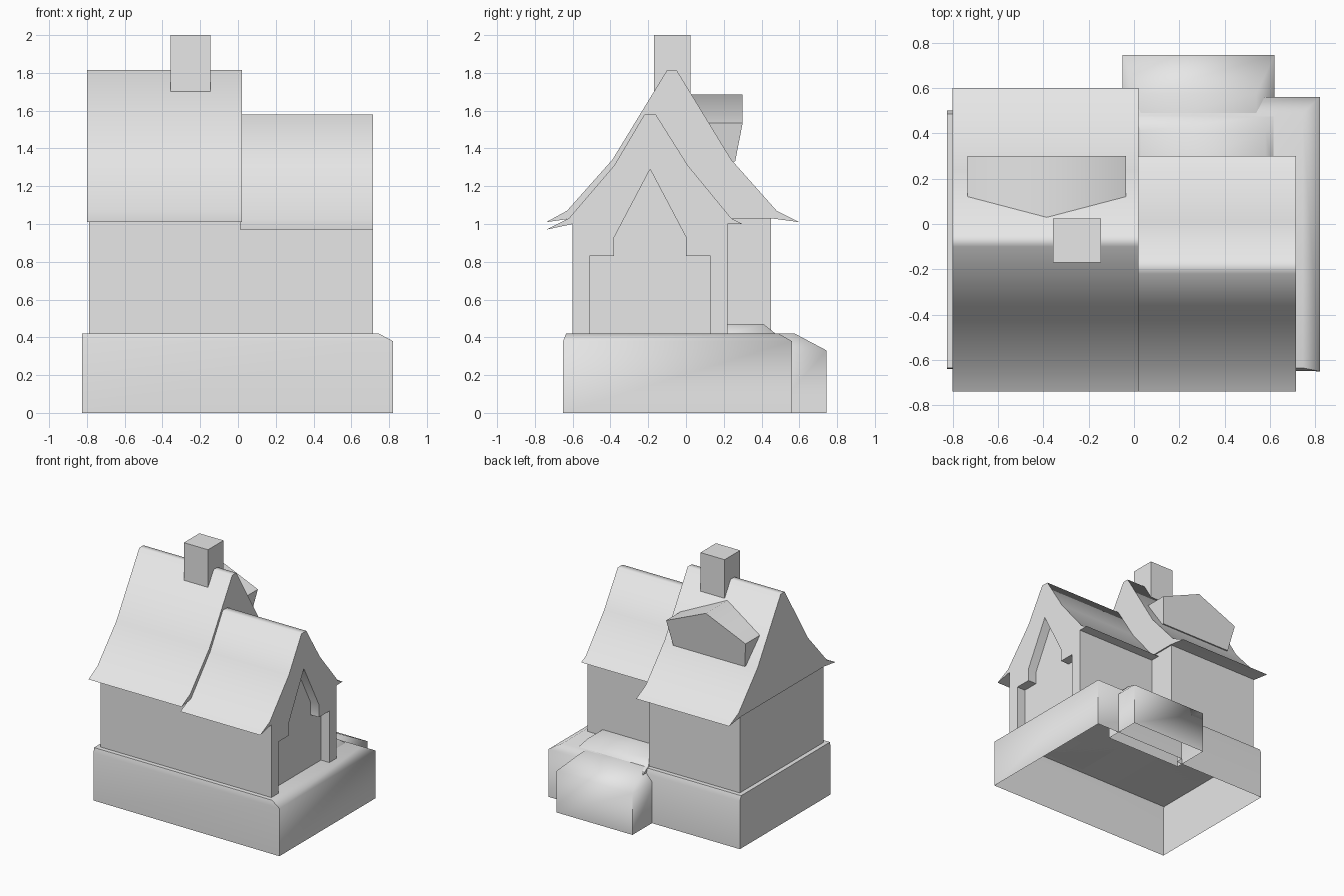
import bpy, bmesh, math

if "Cube" in bpy.data.objects:
    bpy.data.objects.remove(bpy.data.objects["Cube"])

stone = bpy.data.materials.new("plain grey")
stone.diffuse_color = (0.8, 0.8, 0.8, 1)
stone.use_nodes = True
stone.node_tree.nodes["Principled BSDF"].inputs["Base Color"].default_value = stone.diffuse_color


def finish(name, bm, smooth=65):
    bmesh.ops.recalc_face_normals(bm, faces=bm.faces)
    mesh = bpy.data.meshes.new(name)
    bm.to_mesh(mesh)
    bm.free()
    mesh.materials.append(stone)
    ob = bpy.data.objects.new(name, mesh)
    bpy.context.collection.objects.link(ob)
    bpy.ops.object.select_all(action='DESELECT')
    ob.select_set(True)
    bpy.context.view_layer.objects.active = ob
    bpy.ops.object.shade_smooth_by_angle(angle=math.radians(smooth))
    return ob


def loft(name, rings, bottom=True, smooth=65):
    """Join closed rings of points; cap the last and, if wanted, the first."""
    bm = bmesh.new()
    vs = [[bm.verts.new(p) for p in ring] for ring in rings]
    n = len(vs[0])
    for a, b in zip(vs, vs[1:]):
        for i in range(n):
            j = (i + 1) % n
            bm.faces.new((a[i], a[j], b[j], b[i]))
    bm.faces.new(vs[-1])
    if bottom:
        bm.faces.new(vs[0][::-1])
    return finish(name, bm, smooth)


def prism_x(name, profile, x0, x1):
    return loft(name, [[(x, y, z) for y, z in profile] for x in (x0, x1)])


def rect(x0, x1, y0, y1, z):
    return [(x0, y0, z), (x1, y0, z), (x1, y1, z), (x0, y1, z)]


def box(name, x0, x1, y0, y1, z0, z1):
    return loft(name, [rect(x0, x1, y0, y1, z) for z in (z0, z1)], smooth=30)


# Stone base: hollow, open below, chamfered on the right and back right
foot = [(-.825, -.64), (.82, -.65), (.82, .56), (.0, .56), (.0, .50), (-.825, .50)]
rim = [(-.825, -.635), (.745, -.635), (.745, .49), (.0, .49), (.0, .485), (-.825, .485)]
loft("stone_base", [[(x, y, 0) for x, y in foot],
                    [(x, y, .38) for x, y in foot],
                    [(x, y, .42) for x, y in rim]], bottom=False)

# Rounded bay behind the base, with a low step against the wall
loft("back_bay", [rect(-.05, .62, .45, .745, 0),
                  rect(-.05, .62, .45, .745, .33),
                  rect(.03, .54, .45, .575, .42)], bottom=False)
loft("back_step", [rect(.0, .62, .20, .48, .415),
                   rect(.03, .58, .20, .41, .47)])

# Main house
box("main_walls", -.79, .01, -.60, .45, .42, 1.04)
main_roof = [(-.74, 1.01), (-.63, 1.07), (-.39, 1.34), (-.10, 1.815), (-.05, 1.815),
             (.24, 1.34), (.48, 1.07), (.60, 1.01), (.45, 1.03), (-.60, 1.03)]
prism_x("main_roof", main_roof, -.80, .02)

# Side wing
box("wing_walls", .0, .64, -.60, .22, .42, 1.02)
slopes = [(-.60, 1.0), (-.74, .97), (-.62, 1.03), (-.38, 1.31), (-.22, 1.58),
          (-.16, 1.58), (.01, 1.31), (.24, 1.03), (.30, 1.0), (.22, 1.0)]
prism_x("wing_roof", slopes, .01, .64)

# Gable front with corner posts and a pointed arch
arch = [(.22, .42), (.13, .42), (.13, .83), (.0, .83), (.0, .93), (-.19, 1.29),
        (-.38, .93), (-.38, .83), (-.51, .83), (-.51, .42), (-.60, .42)]
prism_x("wing_gable_frame", slopes + arch, .64, .714)

# Chimney
box("chimney", -.358, -.145, -.17, .025, 1.60, 2.0)

# Dormer on the back slope, its front leaning inward at the foot
front = [(-.70, .26, 1.33), (-.07, .26, 1.33), (-.035, .30, 1.535),
         (-.385, .30, 1.685), (-.735, .30, 1.535)]
loft("dormer", [[(x, .0, z) for x, y, z in front], front], smooth=50)
